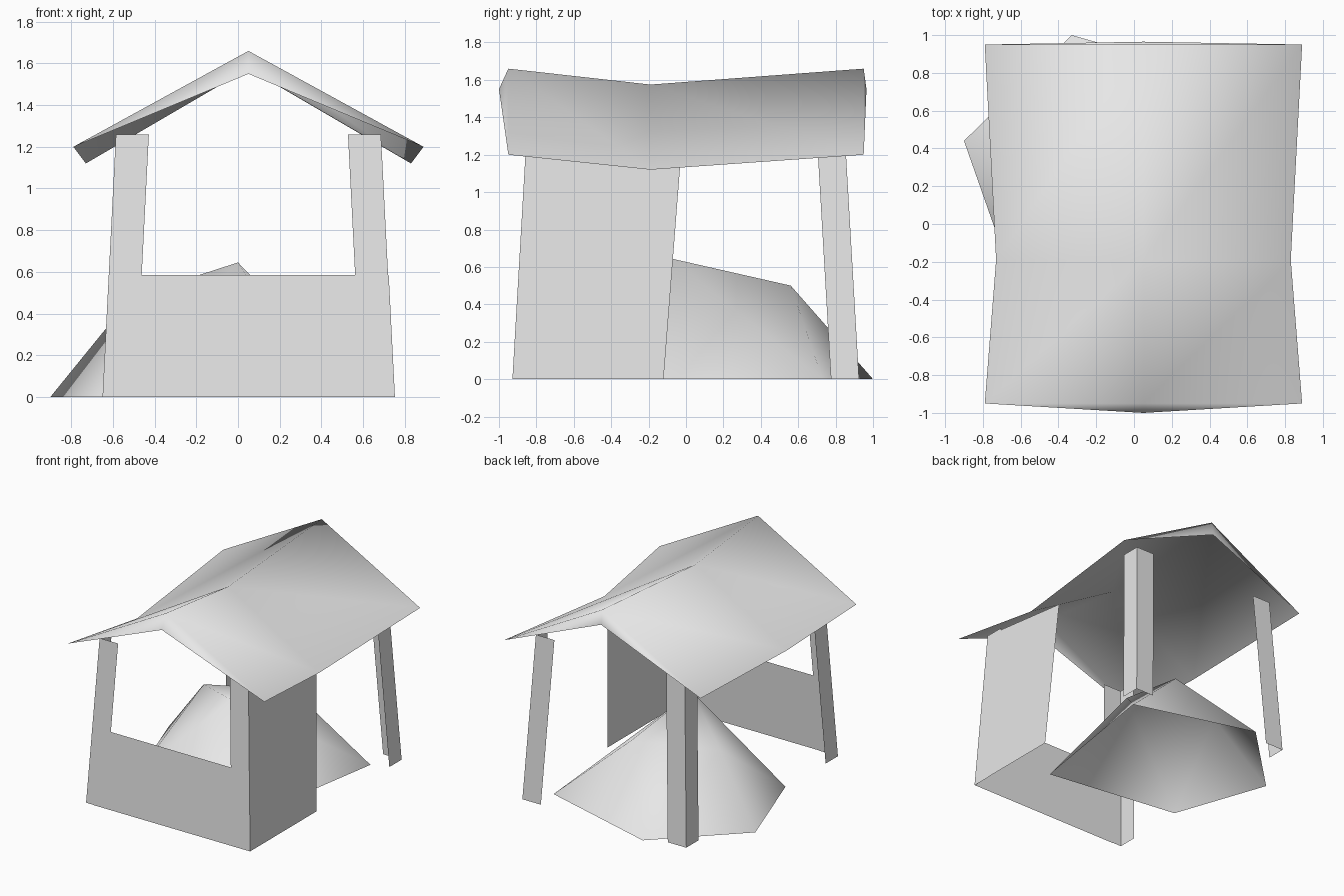
import bpy
from mathutils import Vector

if "Cube" in bpy.data.objects:
    bpy.data.objects.remove(bpy.data.objects["Cube"])

grey = bpy.data.materials.new("light grey")
grey.use_nodes = True
grey.diffuse_color = (0.8, 0.8, 0.8, 1)
grey.node_tree.nodes["Principled BSDF"].inputs["Base Color"].default_value = (0.8, 0.8, 0.8, 1)

MID = 0.05          # centre line of the hut
TOP = 1.26          # top of the posts


def sheet(name, verts, faces, inside, smooth=False):
    """Thin surface whose faces all point away from the inside point."""
    verts = [Vector(v) for v in verts]
    turned = []
    for f in faces:
        a, b, c = (verts[i] for i in f[:3])
        centre = sum((verts[i] for i in f), Vector()) / len(f)
        outward = (b - a).cross(c - a).dot(centre - Vector(inside)) > 0
        turned.append(f if outward else f[::-1])
    mesh = bpy.data.meshes.new(name)
    mesh.from_pydata(verts, [], turned)
    mesh.materials.append(grey)
    mesh.polygons.foreach_set("use_smooth", [smooth] * len(turned))
    obj = bpy.data.objects.new(name, mesh)
    bpy.context.collection.objects.link(obj)
    return obj


def corner(sx, sy, z, dx=0.0, dy=0.0, out=0.0):
    """Point on the inward leaning body, moved in from its corner by dx, dy."""
    x = 0.70 - 0.051 * z - dx + out
    y = 0.925 - 0.058 * z - dy + out
    return (MID + sx * x, sy * y, z)


# Four leaning angle posts, open on the inner side
for sx, side in ((-1, "right"), (1, "left")):
    for sy, end in ((-1, "front"), (1, "back")):
        verts = []
        for z in (0, TOP):
            verts += [corner(sx, sy, z, dx=0.158), corner(sx, sy, z),
                      corner(sx, sy, z, dy=0.15)]
        sheet(f"{end}_{side}_post", verts, [(0, 1, 4, 3), (1, 2, 5, 4)], (MID, 0, 0.6))

# Low front wall
low = 0.585
sheet("front_wall",
      [(-0.58, corner(-1, -1, 0, out=0.003)[1], 0), corner(1, -1, 0, out=0.003),
       corner(1, -1, low, out=0.003), (-0.49, corner(-1, -1, low, out=0.003)[1], low)],
      [(0, 1, 2, 3)], (MID, 0, 0.3))

# Tall side wall covering the front half of the left side
sheet("left_wall",
      [corner(1, -1, 0, out=0.003), (corner(1, 1, 0, out=0.003)[0], -0.12, 0),
       (corner(1, 1, 1.16, out=0.003)[0], -0.03, 1.16), corner(1, -1, TOP, out=0.003)],
      [(0, 1, 2, 3)], (MID, 0, 0.6))

# Sagging gable roof: rows of eave, ridge, eave, plus folded gable ends
verts = []
for y, half, eave, ridge in ((-0.95, 0.84, 1.2, 1.66), (-0.19, 0.78, 1.12, 1.575),
                             (0.95, 0.84, 1.2, 1.66)):
    verts += [(MID - half, y, eave), (MID, y, ridge), (MID + half, y, eave)]
faces = [(r + i, r + i + 1, r + i + 4, r + i + 3) for r in (0, 3) for i in (0, 1)]
verts += [(MID, -1.0, 1.55), (MID, 0.965, 1.55)]
for first, tip in ((0, 9), (6, 10)):
    faces += [(first, first + 1, tip), (first + 1, first + 2, tip)]
sheet("roof", verts, faces, (MID, 0, 0.5), smooth=True)

# Faceted open-bottomed heap at the back
base = [(0.62, 0.73, 0), (-0.33, 1.0, 0), (-0.9, 0.44, 0), (-0.64, -0.3, 0), (0.43, -0.45, 0)]
peaks = [(0, -0.08, 0.645), (0.07, 0.56, 0.5), (-0.51, 0.31, 0.48)]
sheet("heap", base + peaks,
      [(5, 6, 7), (5, 6, 0), (6, 0, 1), (6, 7, 1), (7, 1, 2), (7, 2, 3),
       (5, 7, 3), (5, 3, 4), (5, 4, 0)], (-0.1, 0.25, 0.1), smooth=True)
